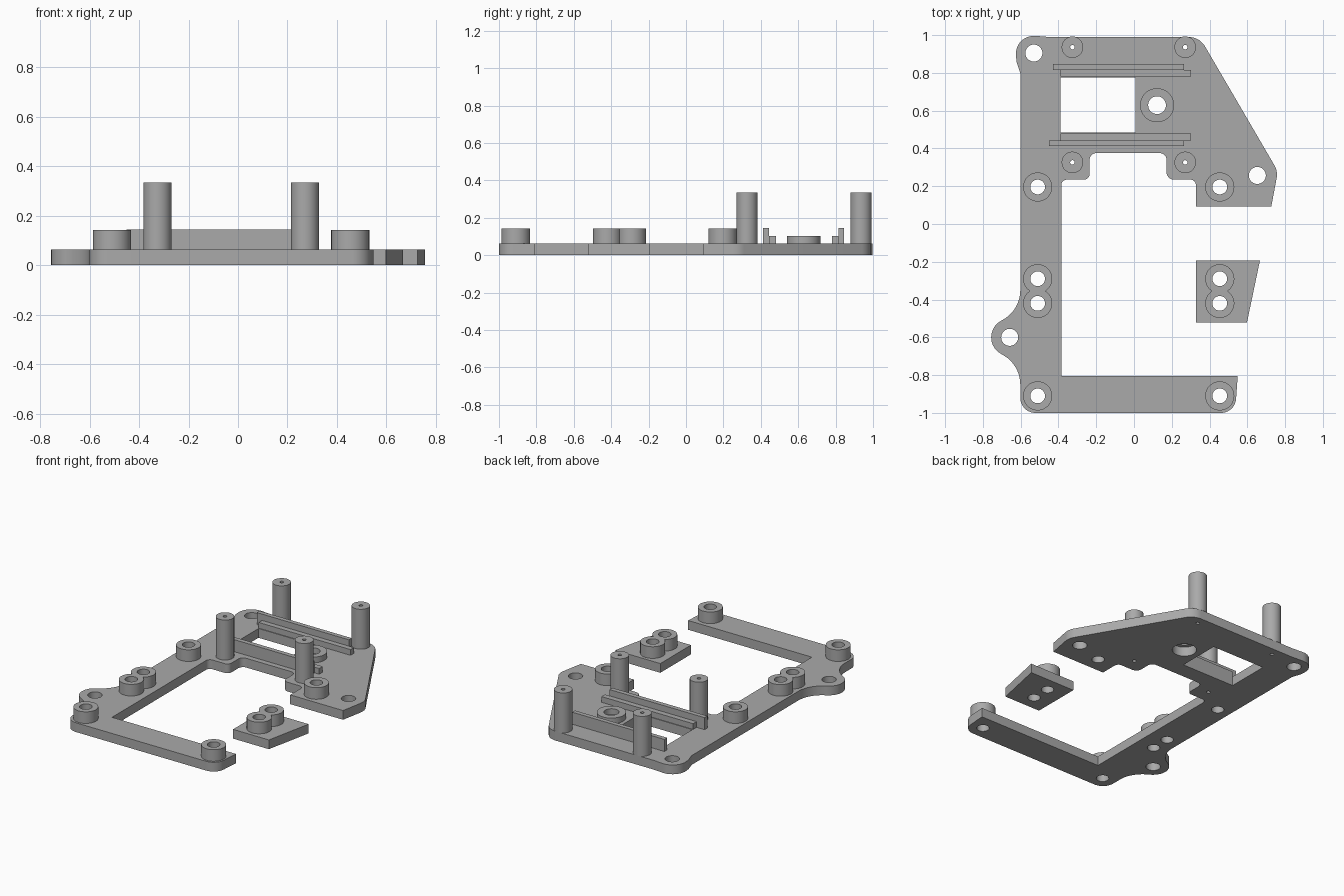
import bpy, bmesh, math
from mathutils import Vector

cube = bpy.data.objects.get("Cube")
if cube:
    bpy.data.objects.remove(cube, do_unlink=True)

gray = bpy.data.materials.new("plain gray")
gray.use_nodes = True
color = (0.4, 0.4, 0.4, 1)
gray.diffuse_color = color
gray.node_tree.nodes["Principled BSDF"].inputs["Base Color"].default_value = color

PLATE, BOSS, STEP, POST = 0.063, 0.142, 0.102, 0.335


def arc(x, y, r, start=0, end=360, n=40):
    """Points on an arc; a full turn leaves out the repeated end point."""
    div = n if end - start >= 360 else n - 1
    angles = [math.radians(start + (end - start) * i / div) for i in range(n)]
    return [(x + r * math.cos(a), y + r * math.sin(a)) for a in angles]


def rounded(corners, n=10):
    """Outline from (x, y, fillet radius) corners."""
    pts = []
    for i, (x, y, r) in enumerate(corners):
        p = Vector((x, y))
        if r == 0:
            pts.append(p)
            continue
        a = (Vector(corners[i - 1][:2]) - p).normalized()
        b = (Vector(corners[(i + 1) % len(corners)][:2]) - p).normalized()
        half = a.angle(b) / 2
        centre = p + (a + b).normalized() * r / math.sin(half)
        u = p + a * r / math.tan(half) - centre
        v = p + b * r / math.tan(half) - centre
        total = u.angle(v)
        for k in range(n + 1):
            t = k / n * total
            pts.append(centre + (u * math.sin(total - t) + v * math.sin(t)) / math.sin(total))
    return pts


def extrude(name, loops, z0, z1):
    """Solid from an outline and its hole loops."""
    cu = bpy.data.curves.new(name, 'CURVE')
    cu.dimensions, cu.fill_mode = '2D', 'BOTH'
    cu.extrude = (z1 - z0) / 2
    for loop in loops:
        sp = cu.splines.new('POLY')
        sp.points.add(len(loop) - 1)
        for pt, co in zip(sp.points, loop):
            pt.co = (co[0], co[1], 0, 1)
        sp.use_cyclic_u = True
    ob = bpy.data.objects.new(name, cu)
    bpy.context.collection.objects.link(ob)
    bpy.ops.object.select_all(action='DESELECT')
    ob.select_set(True)
    bpy.context.view_layer.objects.active = ob
    bpy.ops.object.convert(target='MESH')
    ob = bpy.context.object
    me = ob.data
    bm = bmesh.new()
    bm.from_mesh(me)
    bmesh.ops.remove_doubles(bm, verts=bm.verts, dist=0.0003)
    bmesh.ops.translate(bm, verts=bm.verts, vec=(0, 0, (z0 + z1) / 2))
    bmesh.ops.recalc_face_normals(bm, faces=bm.faces)
    bm.to_mesh(me)
    bm.free()
    me.materials.clear()
    me.materials.append(gray)
    bpy.ops.object.shade_smooth_by_angle(angle=math.radians(30))
    return ob


def rect(x0, x1, y0, y1):
    return [(x0, y0), (x1, y0), (x1, y1), (x0, y1)]


LEFT, RIGHT = 0.454, -0.51          # boss columns
PAIR = (-0.42, -0.29)               # the joined bosses
singles = [(RIGHT, -0.91), (LEFT, -0.91), (RIGHT, 0.196), (LEFT, 0.196)]
posts = [(x, y) for x in (-0.326, 0.271) for y in (0.326, 0.936)]
ears = [(-0.53, 0.905), (-0.658, -0.6), (0.653, 0.257)]
bearing = (0.122, 0.629)

# Main plate, counter-clockwise from the front right corner
outline = rounded([
    (-0.602, -1.0, 0.08), (0.535, -1.0, 0.08), (0.549, -0.806, 0),
    (-0.385, -0.806, 0), (-0.385, 0.235, 0.03), (-0.235, 0.235, 0.03),
    (-0.235, 0.375, 0.035), (0.172, 0.375, 0.035), (0.172, 0.235, 0.04),
    (0.328, 0.235, 0.03), (0.328, 0.093, 0), (0.727, 0.093, 0),
    (0.762, 0.279, 0.1), (0.347, 0.99, 0.1), (-0.45, 0.99, 0),
    (-0.635, 1.005, 0.095), (-0.622, 0.86, 0.04), (-0.602, 0.8, 0.03),
    (-0.602, -0.46, 0.18), (-0.876, -0.6, 0.1), (-0.602, -0.74, 0.18)])
holes = [arc(x, y, 0.045) for x, y in ears]
holes += [arc(x, y, 0.039) for x, y in singles + [(RIGHT, y) for y in PAIR]]
holes += [arc(x, y, 0.012, n=16) for x, y in posts]
holes += [arc(*bearing, 0.075), rect(-0.388, 0.008, 0.485, 0.775)]
extrude("main_plate", [outline] + holes, 0, PLATE)

# Loose small plate
small = [(0.328, -0.522), (0.598, -0.522), (0.667, -0.192), (0.328, -0.192)]
extrude("small_plate", [small] + [arc(LEFT, y, 0.039) for y in PAIR], 0, PLATE)

# Single bosses, posts and bearing boss
for x, y in singles:
    extrude("boss", [arc(x, y, 0.077), arc(x, y, 0.039)], PLATE, BOSS)
for x, y in posts:
    extrude("post", [arc(x, y, 0.057), arc(x, y, 0.012, n=16)], PLATE, POST)
extrude("bearing_boss", [arc(*bearing, 0.09), arc(*bearing, 0.047)], PLATE, STEP)

# Joined bosses as one figure-eight profile
gap = math.degrees(math.acos((PAIR[1] - PAIR[0]) / 2 / 0.077))
for x in (LEFT, RIGHT):
    eight = arc(x, PAIR[0], 0.077, 90 + gap, 450 - gap)
    eight += arc(x, PAIR[1], 0.077, -90 + gap, 270 - gap)[1:-1]
    extrude("double_boss", [eight] + [arc(x, y, 0.039) for y in PAIR], PLATE, BOSS)

# Stepped rails either side of the window
extrude("front_rail_wall", [rect(-0.45, 0.265, 0.412, 0.443)], PLATE, 0.145)
extrude("front_rail_step", [rect(-0.39, 0.302, 0.443, 0.48)], PLATE, STEP)
extrude("back_rail_wall", [rect(-0.43, 0.265, 0.816, 0.846)], PLATE, 0.145)
extrude("back_rail_step", [rect(-0.39, 0.302, 0.78, 0.816)], PLATE, STEP)
